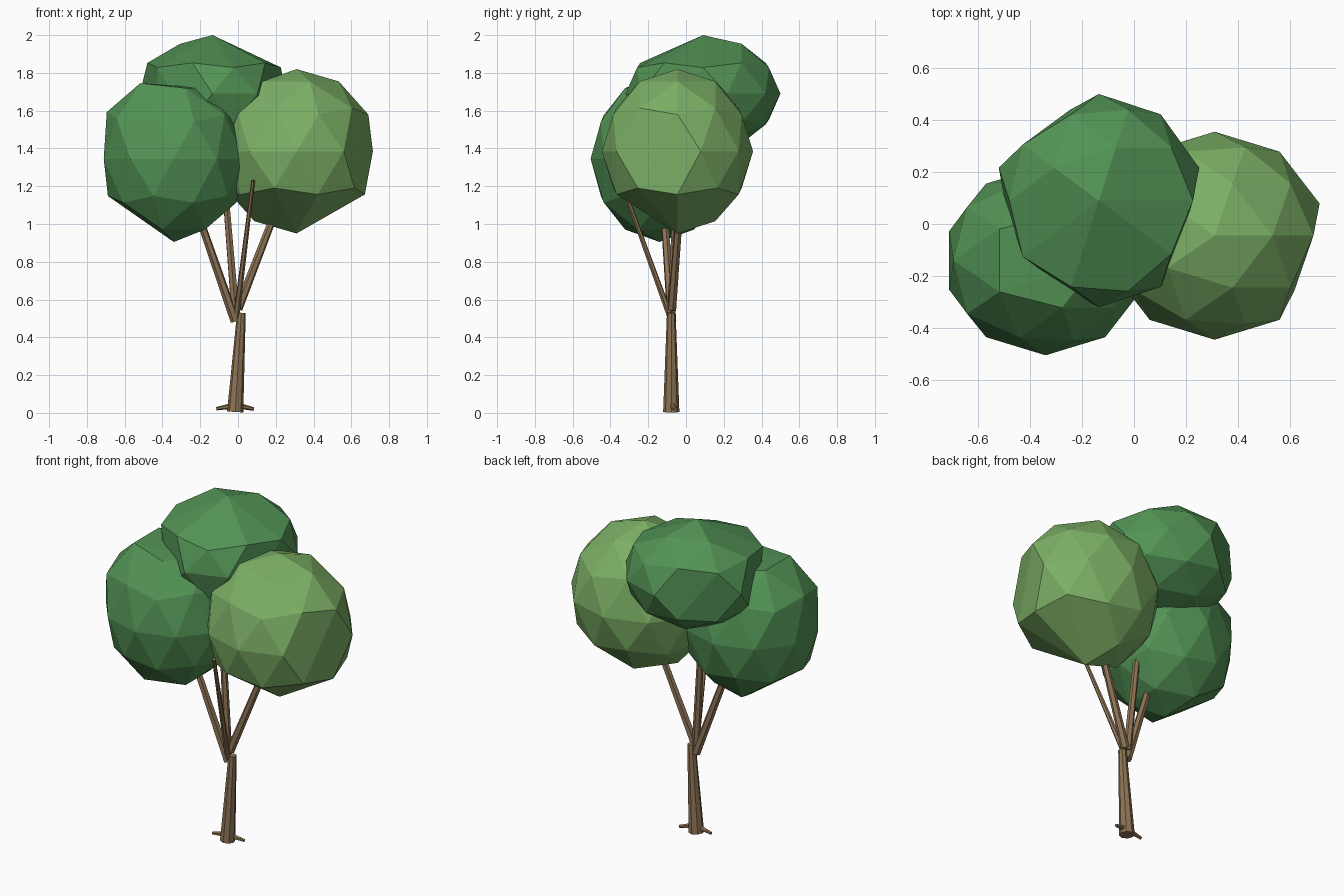
import bpy
import bmesh
from mathutils import Vector, Matrix

if "Cube" in bpy.data.objects:
    bpy.data.objects.remove(bpy.data.objects["Cube"])


def material(name, rgb):
    m = bpy.data.materials.new(name)
    m.diffuse_color = (*rgb, 1)
    m.use_nodes = True
    m.node_tree.nodes["Principled BSDF"].inputs["Base Color"].default_value = m.diffuse_color
    return m


BARK = material("bark", (0.27, 0.175, 0.09))
DARK = material("dark_leaves", (0.085, 0.29, 0.09))
LIGHT = material("light_leaves", (0.20, 0.43, 0.13))


def finish(bm, name, mat):
    mesh = bpy.data.meshes.new(name)
    bm.to_mesh(mesh)
    bm.free()
    mesh.materials.append(mat)
    obj = bpy.data.objects.new(name, mesh)
    bpy.context.collection.objects.link(obj)
    return obj


def limb(name, start, end, r1, r2, sides=6):
    """Tapered flat-sided cylinder between two points."""
    a, b = Vector(start), Vector(end)
    d = b - a
    bm = bmesh.new()
    bmesh.ops.create_cone(bm, cap_ends=True, segments=sides,
                          radius1=r1, radius2=r2, depth=d.length)
    rot = d.to_track_quat('Z', 'Y').to_matrix().to_4x4()
    bm.transform(Matrix.Translation((a + b) / 2) @ rot)
    return finish(bm, name, BARK)


def foliage(name, center, radii, mat, chipped, bulge=1.0):
    """Faceted leaf ball: corners nearest the chipped directions are cut off,
    bulge swells the upper left side."""
    bm = bmesh.new()
    bmesh.ops.create_icosphere(bm, subdivisions=2, radius=1)
    drop = {min(bm.verts, key=lambda v: (v.co - Vector(c)).length) for c in chipped}
    points = [v.co.copy() for v in bm.verts if v not in drop]
    bm.clear()
    for p in points:
        if p.x < -0.4 and 0.4 < p.z < 0.95:
            p *= bulge
        bm.verts.new(p)
    hull = bmesh.ops.convex_hull(bm, input=bm.verts[:])
    loose = [g for g in hull["geom_interior"] if isinstance(g, bmesh.types.BMVert)]
    bmesh.ops.delete(bm, geom=loose, context='VERTS')
    bm.transform(Matrix.Translation(center) @ Matrix.Diagonal((*radii, 1)))
    bmesh.ops.recalc_face_normals(bm, faces=bm.faces[:])
    return finish(bm, name, mat)


# Trunk and roots
limb("trunk", (-0.015, -0.078, 0.005), (0.018, -0.078, 0.53), 0.043, 0.023, 8)
limb("root_left", (-0.015, -0.078, 0.04), (-0.115, -0.078, 0.022), 0.017, 0.009)
limb("root_right", (-0.005, -0.078, 0.04), (0.083, -0.055, 0.02), 0.017, 0.009)

# Branches
limb("branch_left", (-0.015, -0.075, 0.485), (-0.28, -0.13, 1.25), 0.025, 0.018)
limb("branch_middle", (-0.015, -0.075, 0.54), (-0.085, -0.04, 1.4), 0.023, 0.016)
limb("branch_right", (0.0, -0.075, 0.55), (0.27, -0.02, 1.25), 0.024, 0.018)
limb("branch_front", (-0.01, -0.08, 0.5), (0.08, -0.345, 1.23), 0.017, 0.010)

# Crown
foliage("foliage_left", (-0.34, -0.14, 1.345), (0.39, 0.365, 0.44), DARK,
        [(0, 0, 1), (-.526, 0, -.85)], 1.07)
foliage("foliage_right", (0.31, -0.045, 1.385), (0.425, 0.40, 0.435), LIGHT,
        [(.425, .309, -.85), (.425, -.309, -.85), (-.162, -.5, -.85),
         (.951, -.309, 0)])
foliage("foliage_top", (-0.135, 0.09, 1.69), (0.405, 0.41, 0.31), DARK,
        [(.526, 0, .85), (.162, -.5, .85), (-.425, -.309, .85),
         (-.951, -.309, 0), (-.588, -.809, 0), (-.588, .809, 0),
         (.951, -.309, 0)])
